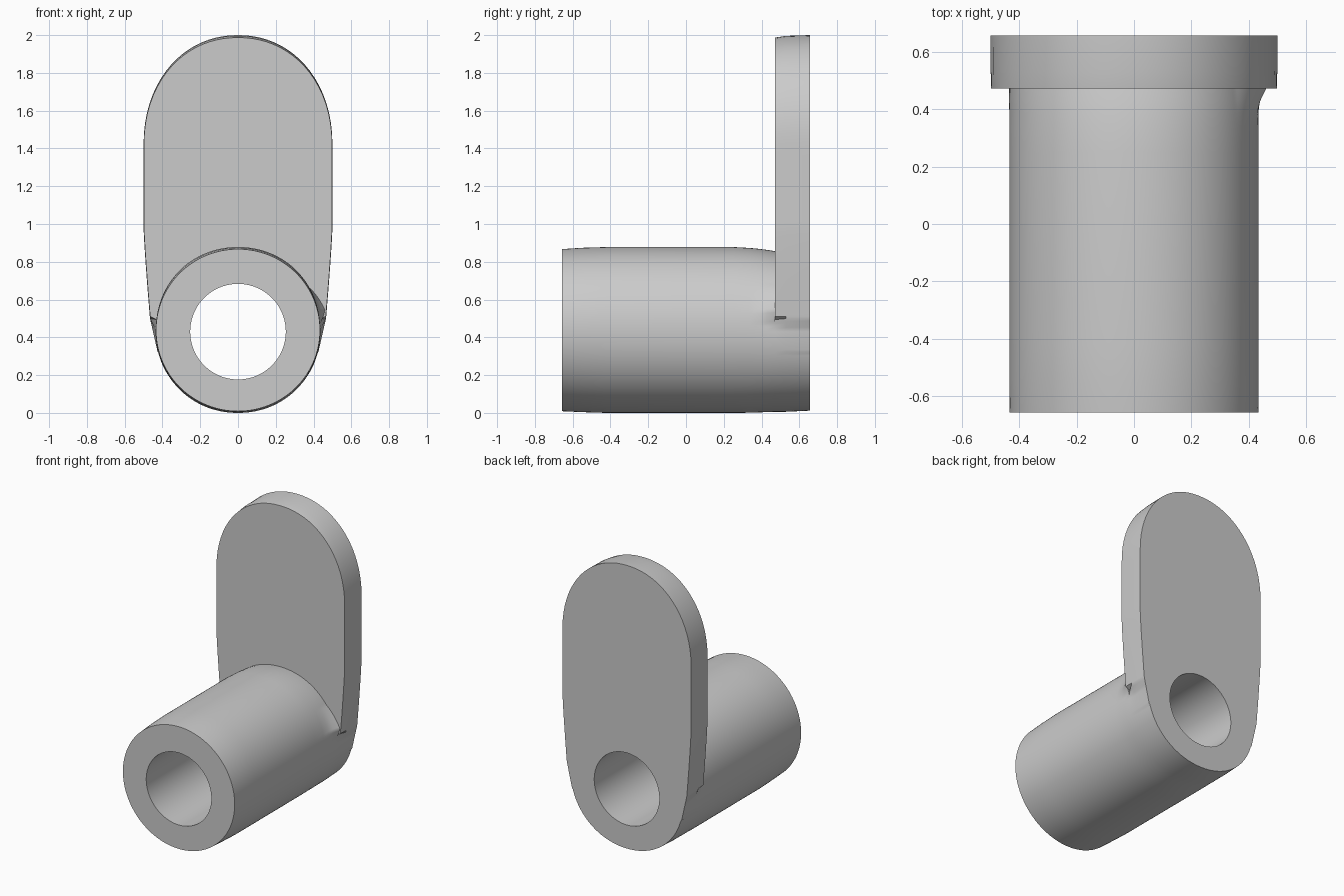
import bpy, bmesh, math

if "Cube" in bpy.data.objects:
    bpy.data.objects.remove(bpy.data.objects["Cube"])

N = 256            # segments around the bore axis
CZ = 0.43          # bore axis height
BORE = 0.253
BACK, PLATE, FRONT = 0.657, 0.472, -0.657


def in_tube(x, z, rx, bottom, top, n):
    c, rz = (top + bottom) / 2, (top - bottom) / 2
    return abs(x / rx) ** n + abs((z - c) / rz) ** n < 1


def half_width(z, top, w, foot):
    """Half-width of the upright plate at height z."""
    if z > top or z < foot:
        return 0
    if z > 1.42:
        return w * (1 - ((z - 1.42) / (top - 1.42)) ** 2.1) ** (1 / 2.1)
    if z > 0.98:
        return w
    if z > 0.5:
        return w - 0.034 * ((0.98 - z) / 0.48) ** 1.2
    t = (0.5 - z) / (0.5 - foot)
    return (w - 0.034) * (1 - t) + 0.425 * t


def reach(a, inside):
    """Distance from the bore axis to the outline, by bisection."""
    lo, hi = 0.0, 1.8
    for _ in range(32):
        m = (lo + hi) / 2
        if inside(m * math.cos(a), CZ + m * math.sin(a)):
            lo = m
        else:
            hi = m
    return lo


bm = bmesh.new()
angles = [2 * math.pi * i / N for i in range(N)]


def ring(y, radius):
    return [bm.verts.new((radius(a) * math.cos(a), y, CZ + radius(a) * math.sin(a)))
            for a in angles]


def tube_ring(y, rx, bottom, top, n):
    # The fillet swells on the right only, close to the plate
    swell = 0.038 * max(0, (y - 0.34) / (PLATE - 0.34)) ** 2.2

    def radius(a):
        d = math.degrees(a)
        bump = 0
        if 5 < d < 36:
            bump = (d - 5) / 9 if d < 14 else (36 - d) / 22
        return reach(a, lambda x, z: in_tube(x, z, rx, bottom, top, n)) + swell * bump
    return ring(y, radius)


def plate_ring(y, top, w, foot, tube):
    return ring(y, lambda a: reach(
        a, lambda x, z: in_tube(x, z, *tube) or abs(x) < half_width(z, top, w, foot)))


# Tube sections, then plate sections, then the bore, closed back to the start
end = (0.436, 0.006, 0.856, 2.06)
rings = [tube_ring(FRONT, 0.434, 0.009, 0.867, 2.0),
         tube_ring(-0.55, 0.435, 0.004, 0.874, 2.03),
         tube_ring(-0.42, 0.435, 0.0, 0.878, 2.06),
         tube_ring(0.25, 0.435, 0.0, 0.878, 2.06),
         tube_ring(0.34, 0.435, 0.001, 0.873, 2.06),
         tube_ring(0.39, 0.435, 0.003, 0.868, 2.06),
         tube_ring(0.43, 0.436, 0.004, 0.863, 2.06),
         tube_ring(PLATE, *end),
         plate_ring(PLATE, 1.987, 0.498, 0.505, end),
         plate_ring(0.53, 1.996, 0.5, 0.42, end),
         plate_ring(BACK, 2.0, 0.5, 0.32, (0.435, 0.012, 0.86, 2.06)),
         ring(BACK, lambda a: BORE),
         ring(FRONT, lambda a: BORE)]
for k, r in enumerate(rings):
    s = rings[(k + 1) % len(rings)]
    for i in range(N):
        j = (i + 1) % N
        bm.faces.new((r[i], r[j], s[j], s[i]))

bmesh.ops.remove_doubles(bm, verts=bm.verts[:], dist=0.0002)
bmesh.ops.recalc_face_normals(bm, faces=bm.faces[:])
mesh = bpy.data.meshes.new("bearing_bracket")
bm.to_mesh(mesh)
bm.free()
obj = bpy.data.objects.new("bearing_bracket", mesh)
bpy.context.collection.objects.link(obj)
bpy.context.view_layer.objects.active = obj
obj.select_set(True)
bpy.ops.object.shade_smooth_by_angle(angle=math.radians(35))
